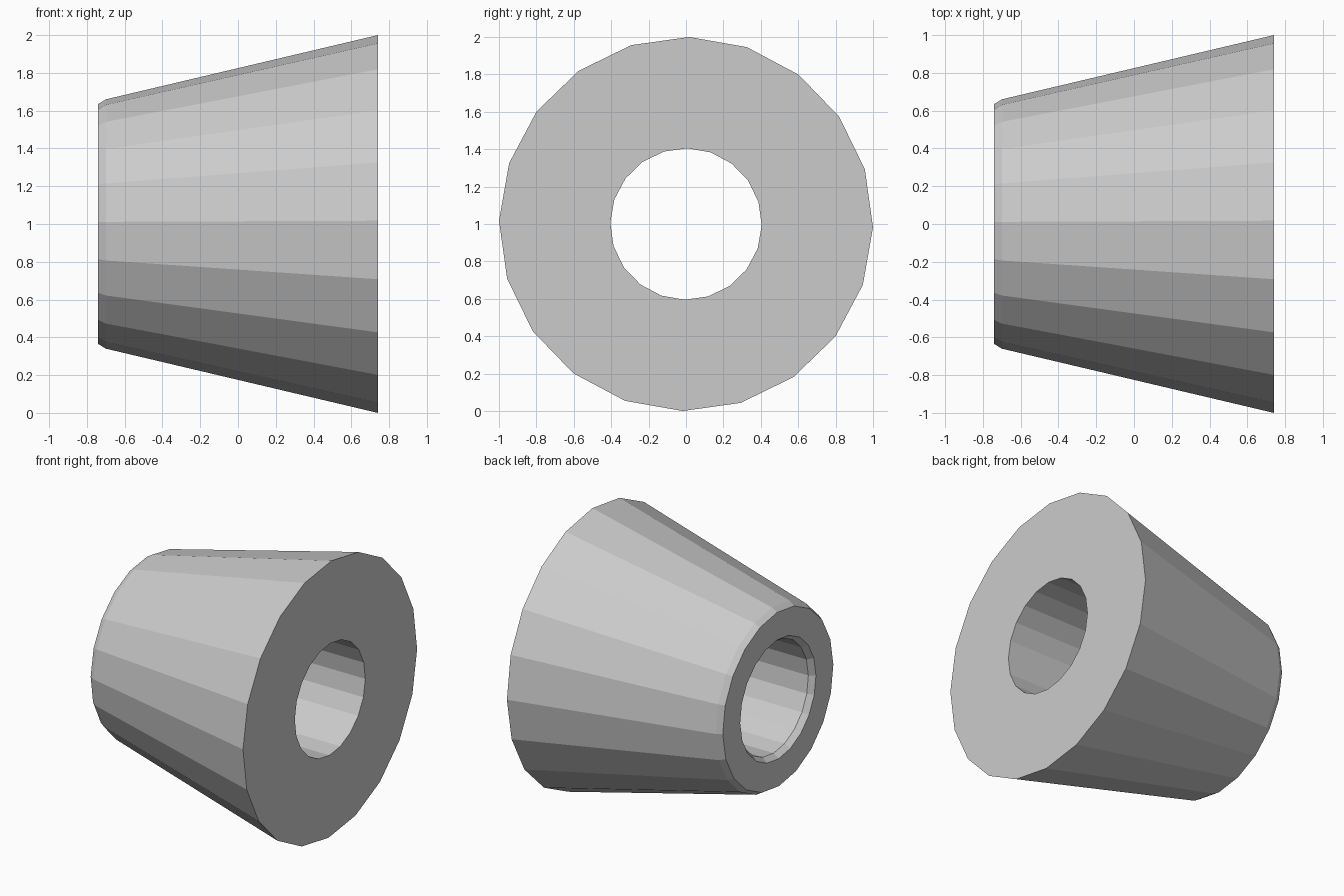
import bpy, bmesh
from math import sin, cos, radians, tau

if "Cube" in bpy.data.objects:
    bpy.data.objects.remove(bpy.data.objects["Cube"])

SIDES = 20
TURN = radians(1.0)

# Closed cross-section (x, radius): tapered outside, bevelled small end, straight bore
PROFILE = [(0.74, 1.0), (-0.70, 0.66), (-0.74, 0.635),
           (-0.74, 0.435), (-0.70, 0.405), (0.74, 0.405)]

bm = bmesh.new()

# Rings around the x axis
rings = []
for x, r in PROFILE:
    ring = []
    for i in range(SIDES):
        a = tau * i / SIDES - TURN
        ring.append(bm.verts.new((x, r * cos(a), 1.0 + r * sin(a))))
    rings.append(ring)

# Skin between neighbouring rings, closing the last to the first
for k, a in enumerate(rings):
    b = rings[(k + 1) % len(rings)]
    for i in range(SIDES):
        j = (i + 1) % SIDES
        bm.faces.new((a[i], a[j], b[j], b[i]))

bmesh.ops.recalc_face_normals(bm, faces=bm.faces)
mesh = bpy.data.meshes.new("tapered_bushing")
bm.to_mesh(mesh)
bm.free()
obj = bpy.data.objects.new("tapered_bushing", mesh)
bpy.context.collection.objects.link(obj)
